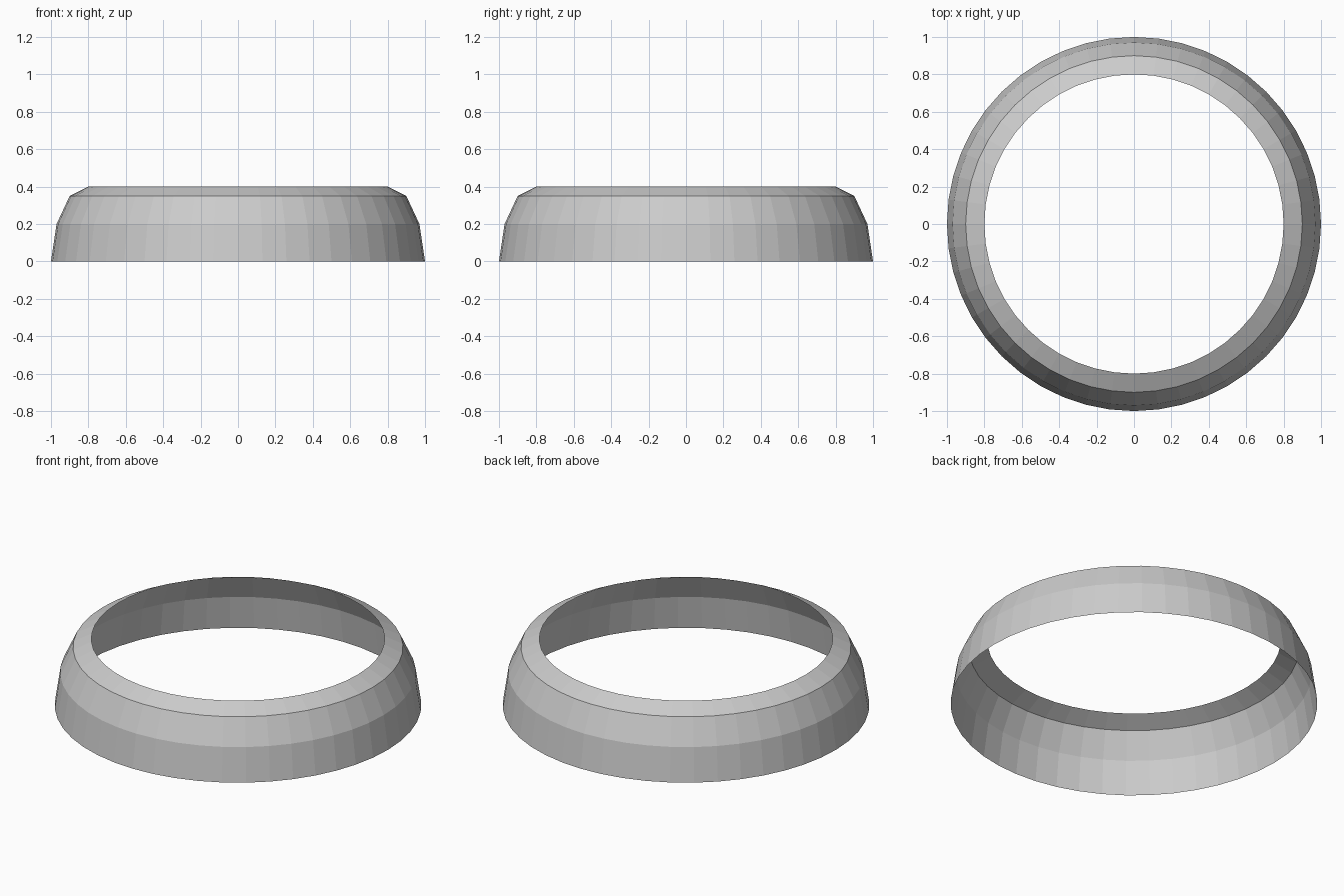
import bpy, bmesh, math

if "Cube" in bpy.data.objects:
    bpy.data.objects.remove(bpy.data.objects["Cube"])

SEGMENTS = 48
# Outer wall profile: radius, height
PROFILE = [(1.0, 0.0), (0.97, 0.2), (0.9, 0.35), (0.8, 0.4)]

grey = bpy.data.materials.new("light_grey")
grey.diffuse_color = (0.6, 0.6, 0.6, 1)
grey.use_nodes = True
grey.node_tree.nodes["Principled BSDF"].inputs["Base Color"].default_value = grey.diffuse_color

# Open tapered collar: rings of the profile joined by flat quads
bm = bmesh.new()
rings = []
for r, z in PROFILE:
    rings.append([bm.verts.new((r * math.cos(a), r * math.sin(a), z))
                  for a in (2 * math.pi * i / SEGMENTS for i in range(SEGMENTS))])
for low, high in zip(rings, rings[1:]):
    for i in range(SEGMENTS):
        j = (i + 1) % SEGMENTS
        bm.faces.new((low[i], low[j], high[j], high[i]))

mesh = bpy.data.meshes.new("collar_ring")
bm.to_mesh(mesh)
bm.free()
mesh.materials.append(grey)
ring = bpy.data.objects.new("collar_ring", mesh)
bpy.context.collection.objects.link(ring)
